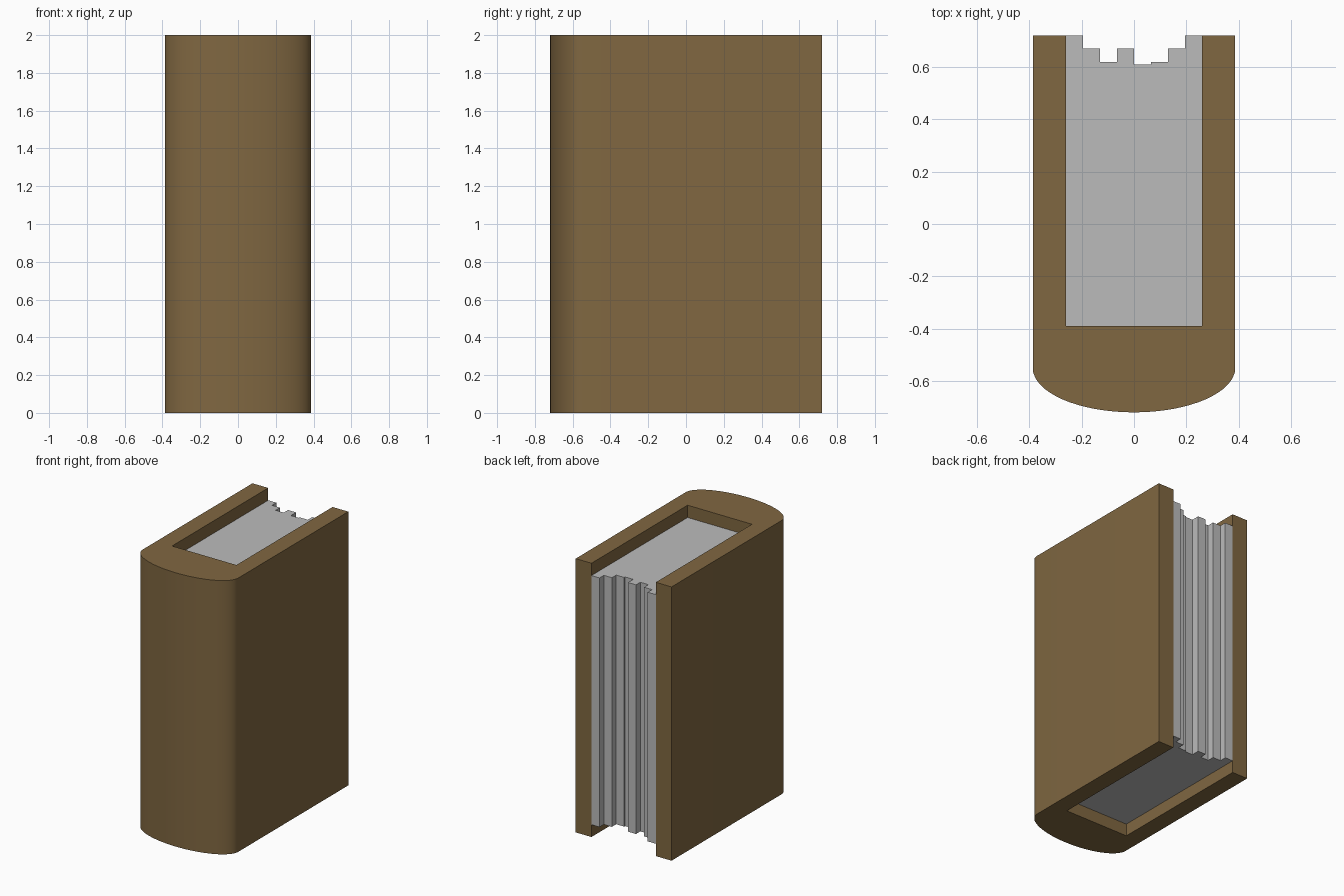
import bpy, bmesh, math

if "Cube" in bpy.data.objects:
    bpy.data.objects.remove(bpy.data.objects["Cube"])


def material(name, rgb):
    m = bpy.data.materials.new(name)
    m.diffuse_color = (*rgb, 1)
    m.use_nodes = True
    m.node_tree.nodes["Principled BSDF"].inputs["Base Color"].default_value = m.diffuse_color
    return m


def extrude_outline(name, outline, z0, z1, mat):
    """Upright solid with the given plan outline (counter-clockwise)."""
    bm = bmesh.new()
    base = bm.faces.new([bm.verts.new((x, y, z0)) for x, y in outline])
    top = bmesh.ops.extrude_face_region(bm, geom=[base])["geom"]
    bmesh.ops.translate(bm, vec=(0, 0, z1 - z0),
                        verts=[v for v in top if isinstance(v, bmesh.types.BMVert)])
    bmesh.ops.recalc_face_normals(bm, faces=bm.faces)
    me = bpy.data.meshes.new(name)
    bm.to_mesh(me)
    bm.free()
    me.materials.append(mat)
    ob = bpy.data.objects.new(name, me)
    bpy.context.collection.objects.link(ob)
    return ob


leather = material("brown leather", (0.216, 0.136, 0.053))
paper = material("grey paper", (0.5, 0.5, 0.5))

W, BACK, SHOULDER, BULGE = 0.387, 0.72, -0.55, 0.17   # cover
PW, PAGE_FRONT, RECESS = 0.26, -0.39, 0.09            # page block

# Cover: U-shaped plan with a rounded elliptical spine
SEG = 32
spine = [(-W * math.cos(math.pi * i / SEG),
          SHOULDER - BULGE * math.sin(math.pi * i / SEG)) for i in range(SEG + 1)]
cover = extrude_outline("cover", spine + [
    (W, BACK), (PW, BACK), (PW, PAGE_FRONT),
    (-PW, PAGE_FRONT), (-PW, BACK), (-W, BACK)], 0, 2, leather)
bpy.context.view_layer.objects.active = cover
cover.select_set(True)
bpy.ops.object.shade_smooth_by_angle(angle=math.radians(30))

# Pages: block with a stepped fore edge, one depth per bundle of sheets
depths = [0.72, 0.67, 0.62, 0.67, 0.61, 0.62, 0.67, 0.72]
step = 2 * PW / len(depths)
fore_edge = []
for i, d in enumerate(depths):
    fore_edge += [(-PW + i * step, d), (-PW + (i + 1) * step, d)]
extrude_outline("pages", [(PW, PAGE_FRONT)] + fore_edge[::-1] + [(-PW, PAGE_FRONT)],
                RECESS, 2 - RECESS, paper)
